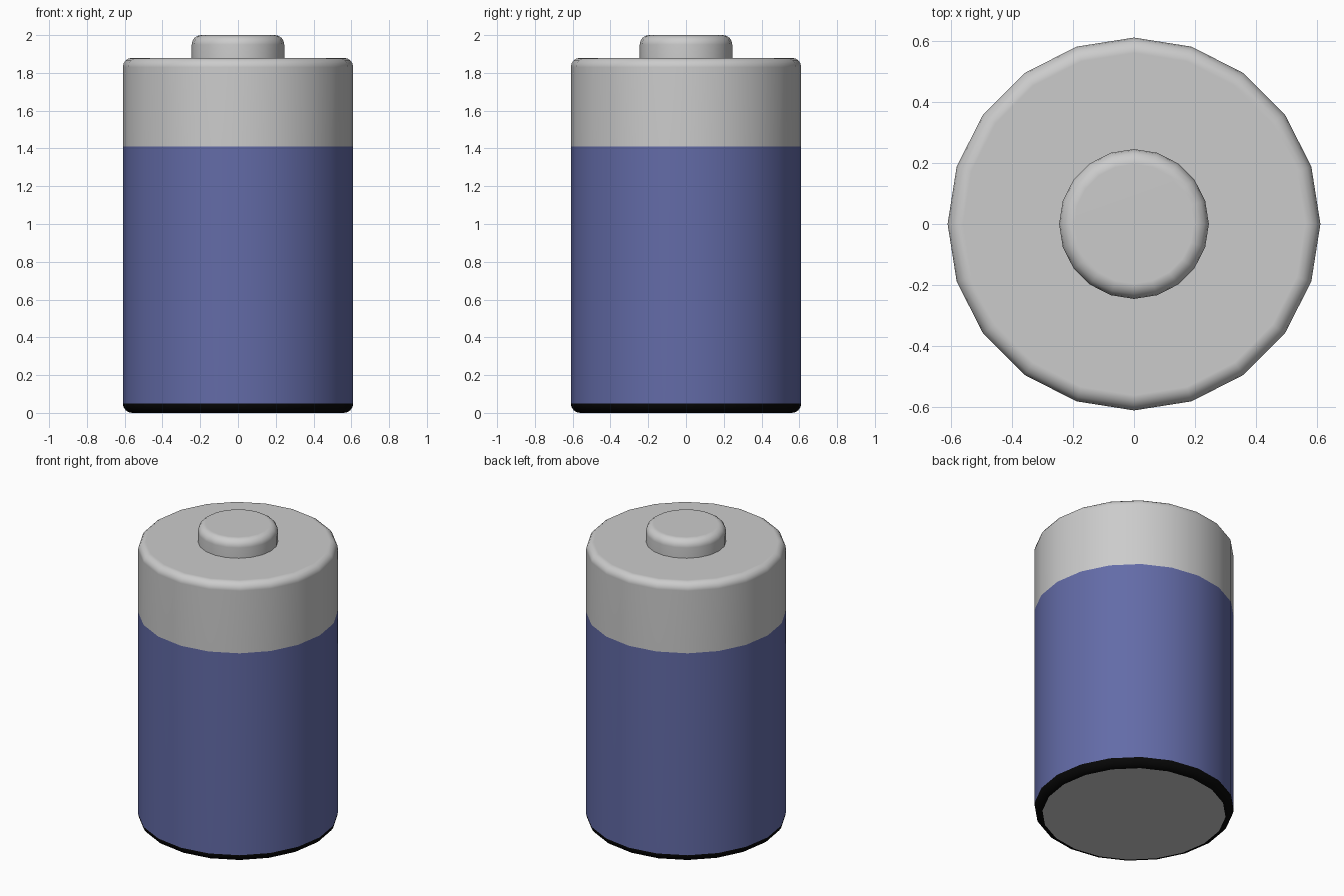
import bpy, bmesh, math

cube = bpy.data.objects.get("Cube")
if cube:
    bpy.data.objects.remove(cube, do_unlink=True)

SIDES = 20


def material(name, color):
    m = bpy.data.materials.new(name)
    m.use_nodes = True
    m.diffuse_color = (*color, 1)
    m.node_tree.nodes["Principled BSDF"].inputs["Base Color"].default_value = (*color, 1)
    return m


metal = material("light grey metal", (0.60, 0.60, 0.60))
blue = material("blue wrapper", (0.125, 0.148, 0.39))
black = material("black rim", (0.002, 0.002, 0.002))


def rounded(radius, z, bevel, up, steps=4):
    """Quarter-circle profile from the wall to the flat end."""
    points = []
    for i in range(steps + 1):
        a = math.pi / 2 * i / steps
        points.append((radius - bevel + bevel * math.cos(a),
                       z + up * bevel * (math.sin(a) - 1)))
    return points


def lathe(name, profile, mats, pick):
    """Revolve a closed-ended profile; pick(face centre) gives the material slot."""
    bm = bmesh.new()
    rings = []
    for r, z in profile:
        rings.append([bm.verts.new((r * math.cos(math.tau * i / SIDES),
                                    r * math.sin(math.tau * i / SIDES), z))
                      for i in range(SIDES)])
    for low, high in zip(rings, rings[1:]):
        for i in range(SIDES):
            j = (i + 1) % SIDES
            bm.faces.new((low[i], low[j], high[j], high[i]))
    bm.faces.new(rings[0][::-1])
    bm.faces.new(rings[-1])
    for f in bm.faces:
        f.material_index = pick(f.calc_center_median())
    mesh = bpy.data.meshes.new(name)
    bm.to_mesh(mesh)
    bm.free()
    for m in mats:
        mesh.materials.append(m)
    ob = bpy.data.objects.new(name, mesh)
    bpy.context.collection.objects.link(ob)
    bpy.ops.object.select_all(action="DESELECT")
    ob.select_set(True)
    bpy.context.view_layer.objects.active = ob
    bpy.ops.object.shade_smooth_by_angle(angle=math.radians(40))
    # Keeps the large flat ends evenly shaded beside the rounded rims
    mod = ob.modifiers.new("Weighted normals", "WEIGHTED_NORMAL")
    mod.keep_sharp = True
    return ob


# Body: flat metal base, black rim, blue wrapper, metal top
RIM, BAND = 0.05, 1.41


def body_slot(c):
    if c.z < 0.0001 or c.z > BAND:
        return 0
    return 2 if c.z < RIM else 1


body = (rounded(0.61, 0, RIM, -1)[::-1] + [(0.61, BAND)]
        + rounded(0.61, 1.88, 0.05, 1))
lathe("battery_body", body, (metal, blue, black), body_slot)

# Raised terminal on top
lathe("top_terminal", [(0.245, 1.87)] + rounded(0.245, 2.0, 0.05, 1),
      (metal,), lambda c: 0)
